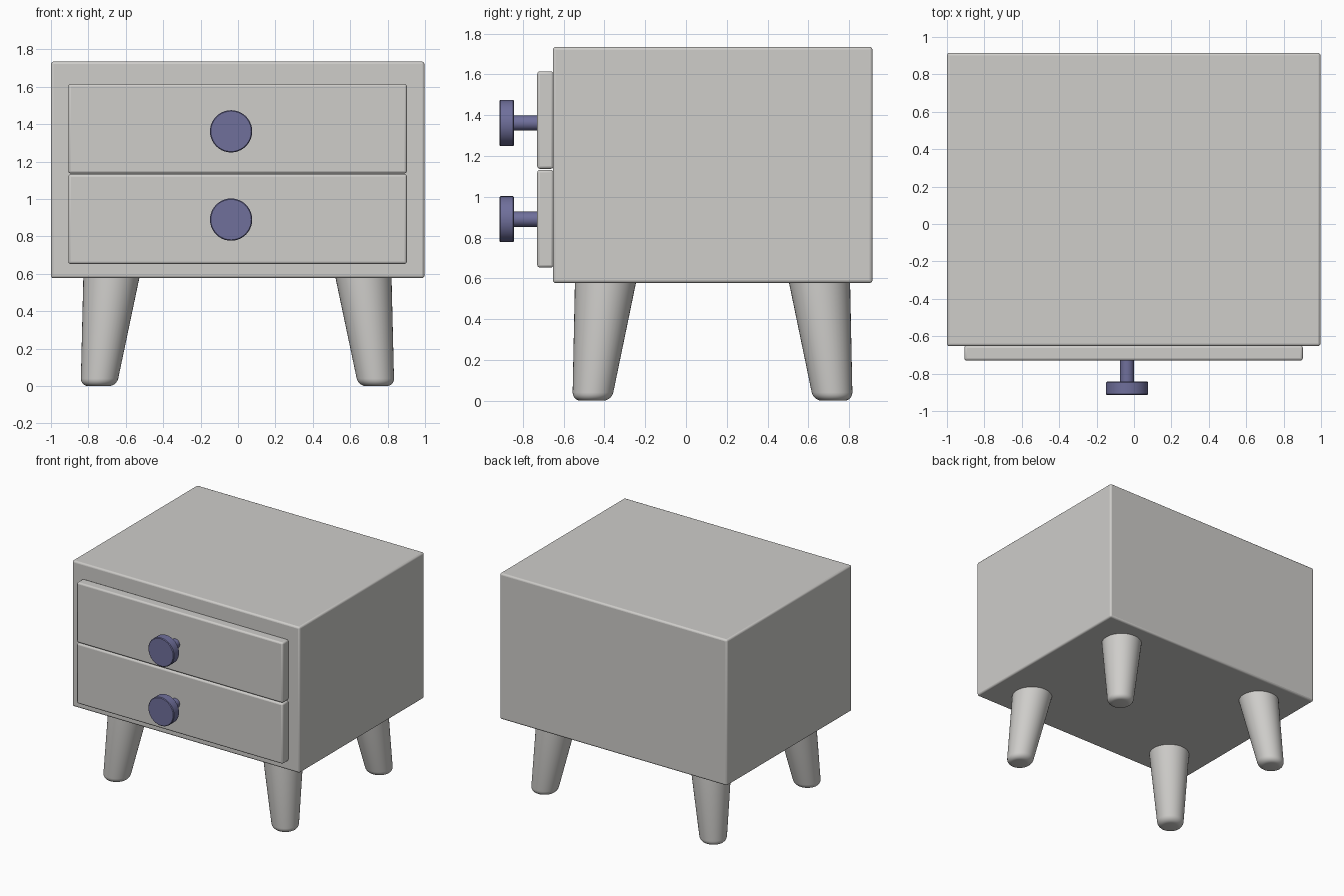
import bpy, math
from mathutils import Matrix

if "Cube" in bpy.data.objects:
    bpy.data.objects.remove(bpy.data.objects["Cube"])


def material(name, rgb):
    m = bpy.data.materials.new(name)
    m.diffuse_color = (*rgb, 1)
    m.use_nodes = True
    m.node_tree.nodes["Principled BSDF"].inputs["Base Color"].default_value = m.diffuse_color
    return m


GREY = material("warm grey", (0.62, 0.61, 0.59))
BLUE = material("slate blue", (0.16, 0.16, 0.33))


def finish(obj, name, mat):
    obj.name = name
    obj.data.materials.append(mat)
    bpy.ops.object.select_all(action='DESELECT')
    obj.select_set(True)
    bpy.context.view_layer.objects.active = obj
    bpy.ops.object.shade_smooth_by_angle(angle=math.radians(35))


def box(name, lo, hi, bevel, mat):
    bpy.ops.mesh.primitive_cube_add(size=1)
    o = bpy.context.object
    size = [b - a for a, b in zip(lo, hi)]
    mid = [(a + b) / 2 for a, b in zip(lo, hi)]
    o.data.transform(Matrix.Translation(mid) @ Matrix.Diagonal((*size, 1)))
    b = o.modifiers.new("rounded edges", 'BEVEL')
    b.width, b.segments = bevel, 3
    finish(o, name, mat)


def rings(name, sections, mat, axis='Z', n=40):
    """Skin of circular sections (centre, radius), capped at both ends."""
    verts, faces = [], []
    for (x, y, z), r in sections:
        for i in range(n):
            a = 2 * math.pi * i / n
            c, s = r * math.cos(a), r * math.sin(a)
            verts.append((x + c, y + s, z) if axis == 'Z' else (x + c, y, z + s))
    for k in range(len(sections) - 1):
        for i in range(n):
            j = (i + 1) % n
            faces.append((k*n + i, k*n + j, (k+1)*n + j, (k+1)*n + i))
    last = (len(sections) - 1) * n
    faces += [tuple(reversed(range(n))), tuple(range(last, last + n))]
    if axis == 'Y':
        # sections run towards +y, so turn the faces outward
        faces = [tuple(reversed(f)) for f in faces]
    me = bpy.data.meshes.new(name)
    me.from_pydata(verts, [], faces)
    o = bpy.data.objects.new(name, me)
    bpy.context.collection.objects.link(o)
    finish(o, name, mat)


# Cabinet body
box("cabinet_body", (-1, -0.653, 0.577), (0.997, 0.915, 1.735), 0.014, GREY)

# Drawer fronts with round knobs
for label, z0, z1, kz in (("lower", 0.653, 1.132, 0.89), ("upper", 1.137, 1.615, 1.362)):
    box(label + "_drawer", (-0.907, -0.73, z0), (0.903, -0.65, z1), 0.013, GREY)
    x = -0.037
    rings(label + "_knob_stem", [((x, -0.86, kz), 0.037), ((x, -0.725, kz), 0.037)], BLUE, 'Y')
    rings(label + "_knob_head",
          [((x, y, kz), r) for y, r in ((-0.915, 0.108), (-0.910, 0.113),
                                        (-0.848, 0.113), (-0.843, 0.108))], BLUE, 'Y')

# Splayed tapered legs with rounded feet, mirrored to four corners
TOP, R_TOP, R_FOOT, ROUND = 0.58, 0.15, 0.096, 0.04
for sx, side in ((-1, "left"), (1, "right")):
    for sy, end in ((-1, "front"), (1, "back")):
        sections = []
        heights = [(ROUND * (1 - math.cos(a)), ROUND * (1 - math.sin(a)))
                   for a in (i * math.pi / 10 for i in range(6))]
        for z, cut in heights + [(TOP, 0)]:
            t = z / TOP
            centre = (-0.003 + sx * (0.742 - 0.068 * t), 0.13 + sy * (0.591 - 0.066 * t), z)
            sections.append((centre, R_FOOT + (R_TOP - R_FOOT) * t - cut))
        rings(f"{end}_{side}_leg", sections, GREY)
